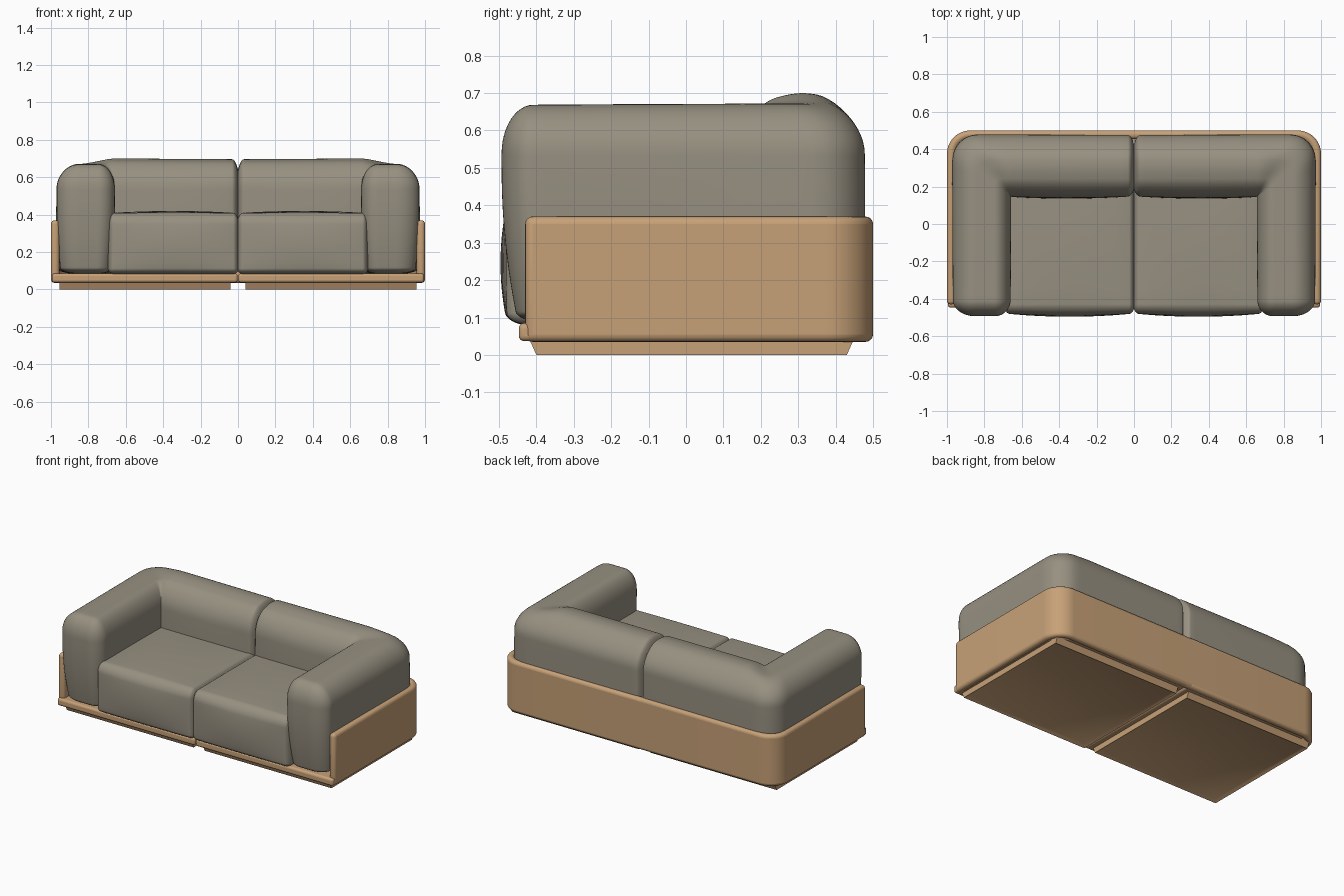
import bpy, bmesh, math

if "Cube" in bpy.data.objects:
    bpy.data.objects.remove(bpy.data.objects["Cube"])


def material(name, rgb):
    m = bpy.data.materials.new(name)
    m.diffuse_color = (*rgb, 1)
    m.use_nodes = True
    m.node_tree.nodes["Principled BSDF"].inputs["Base Color"].default_value = m.diffuse_color
    return m


TAN = material("tan shell", (0.57, 0.355, 0.185))
GREY = material("warm grey upholstery", (0.31, 0.28, 0.22))


def finish(bm, name, mat, bevel=0, angle=40):
    """Turn a right-hand half into a mirrored, smooth shaded object."""
    bmesh.ops.recalc_face_normals(bm, faces=bm.faces)
    me = bpy.data.meshes.new(name)
    bm.to_mesh(me)
    bm.free()
    ob = bpy.data.objects.new(name, me)
    bpy.context.collection.objects.link(ob)
    me.materials.append(mat)
    if bevel:
        b = ob.modifiers.new("soft edges", "BEVEL")
        b.width, b.segments = bevel, 4
        b.limit_method, b.angle_limit = "ANGLE", math.radians(35)
    m = ob.modifiers.new("other side", "MIRROR")
    m.use_mirror_merge = False
    bpy.context.view_layer.objects.active = ob
    ob.select_set(True)
    bpy.ops.object.shade_smooth_by_angle(angle=math.radians(angle))
    ob.select_set(False)
    return ob


def cushion(name, lo, hi, rlo, rhi, puff=(0, 0, 0), shape=None, N=20):
    """Rounded box with its own radius on each side, puffed outward."""
    K = 6
    bm = bmesh.new()
    bmesh.ops.create_cube(bm, size=2)
    bmesh.ops.subdivide_edges(bm, edges=bm.edges, cuts=N - 1, use_grid_fill=True)
    for v in bm.verts:
        q, u, r = [0] * 3, [0] * 3, [0] * 3
        for a in range(3):
            i = round((v.co[a] + 1) * N / 2)
            s, e = lo[a] + rlo[a], hi[a] - rhi[a]
            r[a] = rlo[a] if i < N / 2 else rhi[a]
            if i < K:
                q[a], u[a] = s, -math.tan((K - i) / K * math.pi / 4)
            elif i > N - K:
                q[a], u[a] = e, math.tan((i - N + K) / K * math.pi / 4)
            else:
                q[a] = s + (e - s) * (i - K) / (N - 2 * K)
        d = math.sqrt(sum(c * c for c in u))
        p = [q[a] + r[a] * u[a] / d for a in range(3)]
        n = [2 * (p[a] - lo[a]) / (hi[a] - lo[a]) - 1 for a in range(3)]
        for a in range(3):
            b, c = (a + 1) % 3, (a + 2) % 3
            p[a] += puff[a] * n[a] * (1 - n[b] ** 2) * (1 - n[c] ** 2)
        v.co = shape(*p) if shape else p
    return finish(bm, name, GREY, angle=70)


def corner(cx, cy, r, n=14):
    return [(cx + r * math.cos(t * math.pi / 2 / n), cy + r * math.sin(t * math.pi / 2 / n))
            for t in range(n + 1)]


def slab(name, plan, z0, z1, bevel):
    bm = bmesh.new()
    f = bm.faces.new([bm.verts.new((x, y, z0)) for x, y in plan])
    ext = bmesh.ops.extrude_face_region(bm, geom=[f])["geom"]
    bmesh.ops.translate(bm, vec=(0, 0, z1 - z0),
                        verts=[g for g in ext if isinstance(g, bmesh.types.BMVert)])
    return finish(bm, name, TAN, bevel)


# Shell: low tray with a front lip, and the wall wrapping the sides and back
slab("base_tray",
     [(0.002, -0.447), (0.995, -0.447), (0.995, -0.40), (0.975, -0.38), (0.975, 0.38),
      (0.88, 0.475), (0.002, 0.475)], 0.037, 0.085, 0.014)
slab("shell_wall",
     [(0.955, -0.43), (1.0, -0.43)] + corner(0.875, 0.375, 0.125) + [(-0.04, 0.5), (-0.04, 0.455)]
     + corner(0.875, 0.375, 0.08)[::-1], 0.035, 0.37, 0.02)

# Plinths under each half, narrowing to the floor, with a recessed underside
bm = bmesh.new()
bmesh.ops.create_cube(bm, size=1)
for v in bm.verts:
    top = v.co.z > 0
    v.co = (0.955 if v.co.x > 0 else 0.04,
            (0.45 if top else 0.43) if v.co.y > 0 else (-0.42 if top else -0.40),
            0.045 if top else 0.0)
bm.normal_update()
under = [f for f in bm.faces if f.normal.z < -0.9]
bmesh.ops.inset_region(bm, faces=under, thickness=0.03)
bmesh.ops.translate(bm, verts=under[0].verts, vec=(0, 0, 0.012))
finish(bm, "plinth", TAN)

# Arm and back: one long bolster bent round a mitred inner corner
IX, IY, OX, OY, R = 0.66, 0.15, 0.968, 0.475, 0.135
ARC = R * math.pi / 2
L1, L2 = OY - R - IY, OX - R - IX
FAN = L1 + ARC + L2
END = IY + FAN + IX


def bend(x, s, z):
    a = (x - IX) / (OX - IX)               # 0 on the inside, 1 on the outside
    f = s - IY
    k = max(0.0, min(1.0, (f - FAN * 0.45) / (FAN * 0.55)))
    k = k * k * (3 - 2 * k)                # 0 along the arm, 1 along the back
    low = max(0.0, min(1.0, (0.5 - z) / 0.42)) ** 2
    if f <= 0:                             # arm, tapering towards the tray
        x += (0.815 - x) * 0.14 * low
        y = s + (0.045 * low * min(1, -s / 0.4) if s < 0 else 0)
        w = min(1.0, -f / 0.2)
        x = w * x + (1 - w) * (IX + a * (OX - IX))
    else:
        if f < L1:
            ox, oy = OX, IY + f
        elif f < L1 + ARC:
            t = (f - L1) / R
            ox, oy = OX - R + R * math.cos(t), OY - R + R * math.sin(t)
        else:
            ox, oy = OX - R - (f - L1 - ARC), OY
        ix = IX - max(0.0, f - FAN)
        x, y = ix + a * (ox - ix), IY + a * (oy - IY)
        if f > FAN:                        # plump middle of the back
            g = math.sin(math.pi * min(1, (f - FAN) / IX)) ** 0.7 if f < FAN + IX else 0
            y -= 0.012 * g * (1 - a) * math.sin(math.pi * min(1, max(0, z / 0.7)))
    z += k * 0.028 * math.sin(math.pi * max(0, min(1, a))) ** 2 * max(0, z - 0.3) / 0.37
    return x, y, z


cushion("arm_and_back_cushion", (IX, -0.493, 0.085), (OX, END + 0.008, 0.668),
        (0.085, 0.085, 0.03), (0.12, 0.04, 0.13), (0.004, 0, 0.004), bend, N=64)

# Seat cushions
cushion("seat_cushion", (-0.004, -0.478, 0.083), (0.695, 0.23, 0.408),
        (0.03, 0.05, 0.03), (0.03, 0.03, 0.06), (0, 0.018, 0.012))
